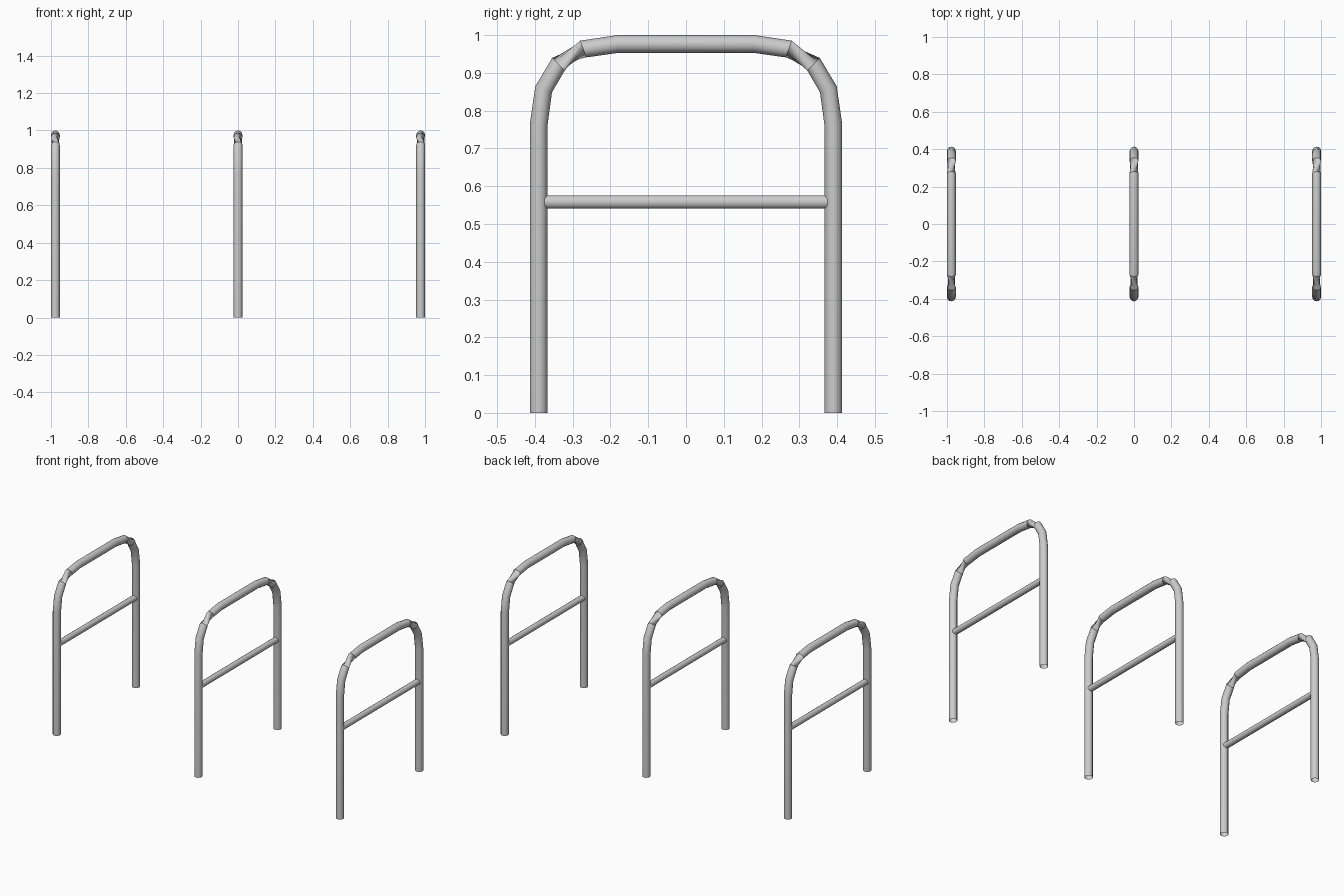
import bpy, bmesh
from math import sin, cos, pi, radians
from mathutils import Vector

if "Cube" in bpy.data.objects:
    bpy.data.objects.remove(bpy.data.objects["Cube"])


def sweep(name, path, radius, sides):
    """Open tube along a path; the ring frame flips where the path turns level."""
    bm = bmesh.new()
    rings = []
    last = len(path) - 1
    for i, p in enumerate(path):
        t = Vector()
        if i > 0:
            t += (p - path[i - 1]).normalized()
        if i < last:
            t += (path[i + 1] - p).normalized()
        t.normalize()
        ref = Vector((1, 0, 0)) if abs(t.z) > 0.6 else Vector((0, 0, 1))
        u = t.cross(ref).normalized()
        v = t.cross(u).normalized()
        rings.append([bm.verts.new(p + radius * (u * cos(a) + v * sin(a)))
                      for a in (2 * pi * k / sides for k in range(sides))])
    for a, b in zip(rings, rings[1:]):
        for k in range(sides):
            n = (k + 1) % sides
            bm.faces.new((a[k], a[n], b[n], b[k]))
    bmesh.ops.recalc_face_normals(bm, faces=bm.faces)
    me = bpy.data.meshes.new(name)
    bm.to_mesh(me)
    bm.free()
    ob = bpy.data.objects.new(name, me)
    bpy.context.collection.objects.link(ob)
    bpy.ops.object.select_all(action='DESELECT')
    ob.select_set(True)
    bpy.context.view_layer.objects.active = ob
    bpy.ops.object.shade_smooth_by_angle(angle=radians(40))
    return ob


def hoop_path(x):
    """Legs joined to the top rail by quadratic corner curves."""
    a, c, b = Vector((x, -0.39, 0.763)), Vector((x, -0.39, 0.9765)), Vector((x, -0.18, 0.9765))
    half = [Vector((x, -0.39, 0))]
    for i in range(5):
        t = i / 4
        half.append(a * (1 - t) ** 2 + c * 2 * t * (1 - t) + b * t * t)
    return half + [Vector((p.x, -p.y, p.z)) for p in reversed(half)]


# Three bike stands in a row, each a hoop with a cross bar
for label, x in (("left", -0.9765), ("middle", 0), ("right", 0.9765)):
    sweep(label + "_hoop", hoop_path(x), 0.0235, 12)
    sweep(label + "_cross_bar",
          [Vector((x, -0.375, 0.558)), Vector((x, 0.375, 0.558))], 0.0185, 10)
